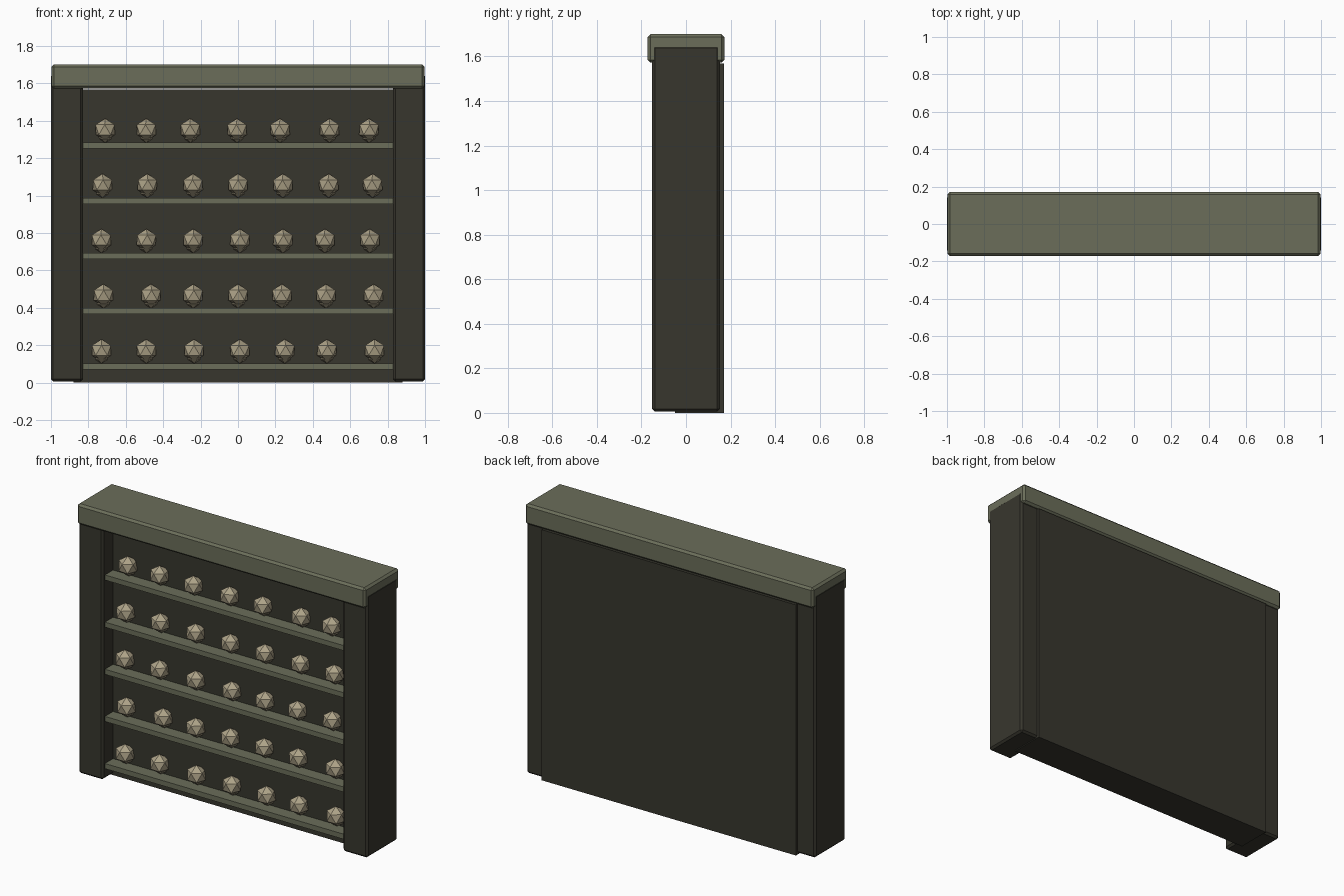
import bpy, math, random
from mathutils import Matrix
import bmesh

if "Cube" in bpy.data.objects:
    bpy.data.objects.remove(bpy.data.objects["Cube"])

random.seed(4)


def material(name, rgb):
    m = bpy.data.materials.new(name)
    m.diffuse_color = (*rgb, 1)
    m.use_nodes = True
    m.node_tree.nodes["Principled BSDF"].inputs["Base Color"].default_value = m.diffuse_color
    return m


dark = material("dark stone", (0.039, 0.037, 0.027))
trim = material("mossy stone", (0.147, 0.155, 0.102))
bone = material("bone", (0.42, 0.365, 0.245))


def add_object(name, bm, mat):
    mesh = bpy.data.meshes.new(name)
    bm.to_mesh(mesh)
    bm.free()
    mesh.materials.append(mat)
    ob = bpy.data.objects.new(name, mesh)
    bpy.context.collection.objects.link(ob)
    return ob


def box(name, x, y, z, mat, bevel=0):
    """Box from (min, max) ranges, with an optional chamfer."""
    bm = bmesh.new()
    ranges = (x, y, z)
    size = [b - a for a, b in ranges]
    mid = [(a + b) / 2 for a, b in ranges]
    bmesh.ops.create_cube(bm, size=1, matrix=Matrix.Translation(mid) @ Matrix.Diagonal((*size, 1)))
    if bevel:
        bmesh.ops.bevel(bm, geom=bm.edges[:], offset=bevel, segments=1, affect='EDGES')
    return add_object(name, bm, mat)


# Wall panel, side pillars and capping lintel
box("back_panel", (-0.88, 0.88), (-0.05, 0.17), (0, 1.568), dark)
for side, x in (("left", (-1, -0.83)), ("right", (0.83, 1))):
    box(side + "_pillar", x, (-0.152, 0.152), (0.006, 1.65), dark, 0.012)
box("lintel", (-0.998, 0.998), (-0.172, 0.172), (1.572, 1.7), trim, 0.013)

# Shelves, listed from the top, with the skull positions along each one
rows = [
    (-0.71, -0.49, -0.255, -0.005, 0.225, 0.49, 0.70),
    (-0.725, -0.485, -0.24, 0.0, 0.24, 0.485, 0.72),
    (-0.73, -0.49, -0.24, 0.01, 0.24, 0.465, 0.705),
    (-0.72, -0.465, -0.24, 0.0, 0.235, 0.47, 0.725),
    (-0.73, -0.49, -0.235, 0.01, 0.25, 0.475, 0.73),
]
for i, row in enumerate(rows):
    z = 1.267 - 0.295 * i
    box(f"shelf_{i + 1}", (-0.835, 0.835), (-0.13, -0.04), (z - 0.016, z + 0.016), trim)

    # Each skull is a faceted cranium with a smaller jaw tucked under it
    bm = bmesh.new()
    for x in row:
        turn = Matrix.Rotation(math.radians(-18 + random.uniform(-6, 6)), 4, 'Z')
        for radius, dy, dz in ((0.06, 0, 0.085), (0.038, 0.012, 0.053)):
            place = Matrix.Translation((x, -0.075 + dy, z + dz))
            bmesh.ops.create_icosphere(bm, subdivisions=1, radius=radius, matrix=place @ turn)
    add_object(f"skulls_{i + 1}", bm, bone)
